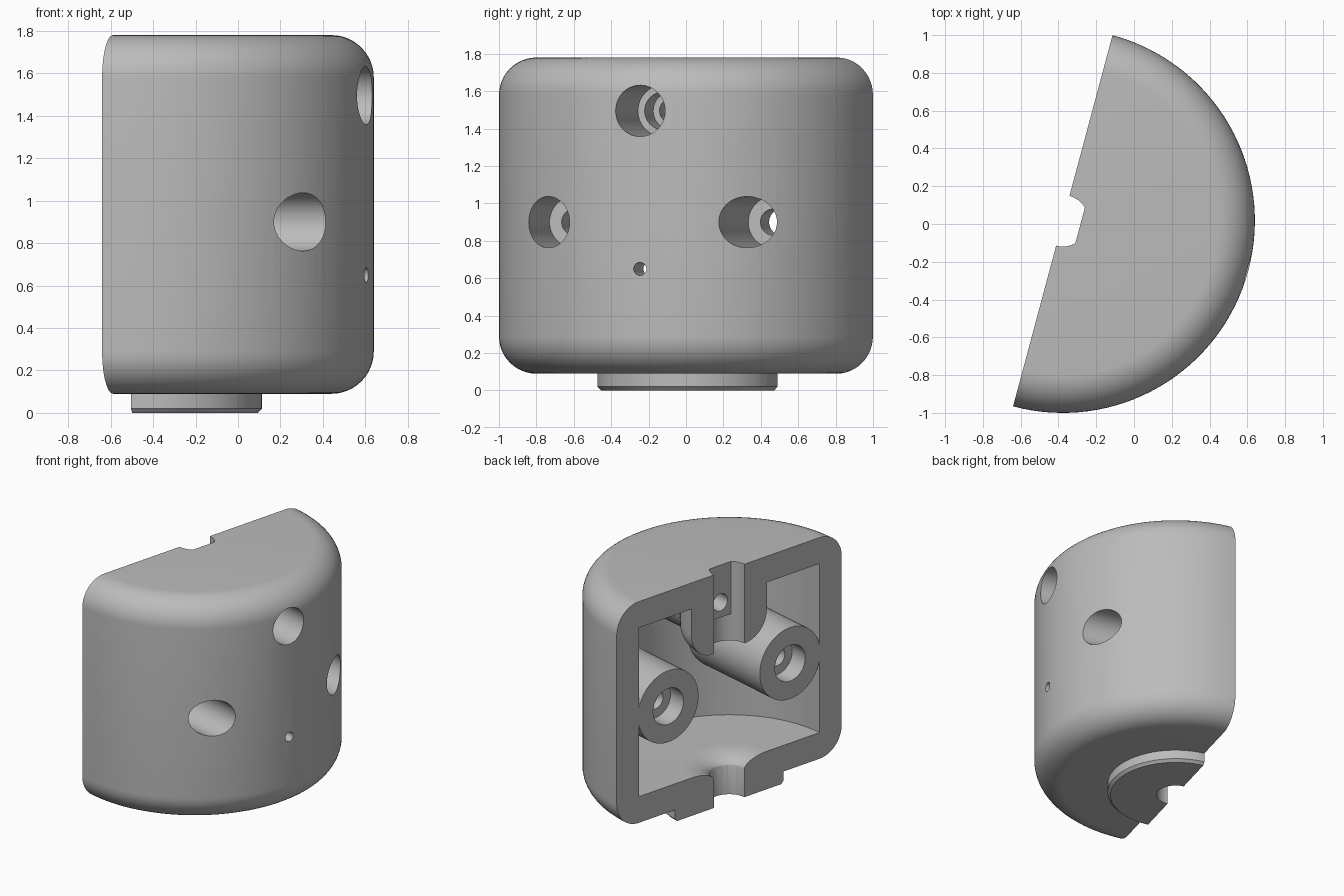
import bpy
import bmesh
from math import sin, cos, pi, radians
from mathutils import Matrix, Vector

if "Cube" in bpy.data.objects:
    bpy.data.objects.remove(bpy.data.objects["Cube"], do_unlink=True)

R, WALL, TOP, BASE = 1.017, 0.2, 1.78, 0.09   # housing radius, wall, heights
CAVITY = R - WALL
BORE, FLAT = 0.137, 0.095                     # axle bore and its flat
HUB = 0.34
SEGMENTS = 128


def make_object(name, bm):
    bmesh.ops.recalc_face_normals(bm, faces=bm.faces)
    mesh = bpy.data.meshes.new(name)
    bm.to_mesh(mesh)
    bm.free()
    obj = bpy.data.objects.new(name, mesh)
    bpy.context.collection.objects.link(obj)
    return obj


def arc(cx, cz, rx, rz, start, end, steps=12):
    angles = [radians(start + (end - start) * i / steps) for i in range(steps + 1)]
    return [(cx + rx * cos(a), cz + rz * sin(a)) for a in angles]


def lathe(name, profile):
    """Revolve a profile that starts and ends on the z axis."""
    bm = bmesh.new()
    verts = [bm.verts.new((r, 0, z)) for r, z in profile]
    edges = [bm.edges.new(pair) for pair in zip(verts, verts[1:])]
    bmesh.ops.spin(bm, geom=verts + edges, axis=(0, 0, 1), cent=(0, 0, 0),
                   angle=2 * pi, steps=SEGMENTS, use_merge=True)
    bmesh.ops.remove_doubles(bm, verts=bm.verts, dist=0.0001)
    return make_object(name, bm)


def rod(name, radius, start, end, side=0, height=0, upright=False, segments=64):
    """Cylinder along x (depth) or along z."""
    bm = bmesh.new()
    bmesh.ops.create_cone(bm, cap_ends=True, segments=segments, radius1=radius,
                          radius2=radius, depth=end - start)
    bmesh.ops.translate(bm, verts=bm.verts, vec=(0, 0, (start + end) / 2))
    if not upright:
        bmesh.ops.transform(bm, matrix=Matrix.Translation((0, side, height))
                            @ Matrix.Rotation(pi / 2, 4, 'Y'), verts=bm.verts)
    return make_object(name, bm)


def combine(target, tool, operation, keep=False):
    mod = target.modifiers.new("shape", 'BOOLEAN')
    mod.operation = operation
    mod.solver = 'EXACT'
    mod.object = tool
    bpy.context.view_layer.objects.active = target
    bpy.ops.object.modifier_apply(modifier=mod.name)
    if not keep:
        bpy.data.objects.remove(tool, do_unlink=True)


# Rounded outer body with the locating disc underneath
shoulder = R - WALL
outer = [(0, 0), (0.47, 0), (0.49, 0.02), (0.49, BASE)]
outer += arc(shoulder, BASE + WALL, WALL, WALL, -90, 0)
outer += arc(shoulder, TOP - WALL, WALL, WALL, 0, 90)
outer += [(0, TOP)]
housing = lathe("half_housing", outer)

# Hollow interior, leaving a rounded hub at the top and a flared floor hole
floor, ceiling, hub_end = BASE + WALL, TOP - WALL, 1.175
inner = [(0, 0.2)]
inner += arc(HUB, 0.2, 0.21, floor - 0.2, 180, 90)
inner += [(CAVITY, floor), (CAVITY, ceiling), (HUB, ceiling)]
inner += arc(HUB - 0.2, hub_end + 0.2, 0.2, 0.2, 0, -90)
inner += [(0, hub_end)]
combine(housing, lathe("cavity_cutter", inner), 'DIFFERENCE')

# Screw posts, trimmed to the inside of the wall
trim = rod("post_trim", CAVITY + 0.013, 0.2, 1.65, upright=True, segments=SEGMENTS)
posts = [(0.55, 0.9, -0.1), (-0.55, 0.9, -0.1), (0, 1.495, 0.2)]
for side, height, start in posts:
    post = rod("screw_post", 0.273, start, 0.95, side, height)
    combine(post, trim, 'INTERSECT', keep=True)
    combine(housing, post, 'UNION')
bpy.data.objects.remove(trim, do_unlink=True)

# Stepped screw holes: radius, start, end
for side in (0.55, -0.55):
    for radius, start, end in ((BORE, -0.1, 0.14), (0.07, 0.1, 0.4), (BORE, 0.32, 1.2)):
        combine(housing, rod("screw_cutter", radius, start, end, side, 0.9), 'DIFFERENCE')

# Axle bore: round below, flat-sided through the top
combine(housing, rod("bore_cutter", BORE, -0.1, 1.38, upright=True), 'DIFFERENCE')
flat_bore = rod("flat_bore_cutter", BORE - 0.0005, 1.3, 1.9, upright=True)
bm = bmesh.new()
bm.from_mesh(flat_bore.data)
cut = bmesh.ops.bisect_plane(bm, geom=bm.verts[:] + bm.edges[:] + bm.faces[:],
                             plane_co=(FLAT, 0, 0), plane_no=(1, 0, 0), clear_outer=True)
bmesh.ops.holes_fill(bm, edges=[e for e in bm.edges if e.is_boundary])
bm.to_mesh(flat_bore.data)
bm.free()
combine(housing, flat_bore, 'DIFFERENCE')

# Set screw hole into the bore, and the pin hole below it
for radius, start, end, height in ((0.065, 0.03, 0.45, 1.495), (0.1, 0.37, 0.6, 1.495),
                                   (BORE, 0.546, 1.2, 1.495), (0.035, 0.7, 1.2, 0.65)):
    combine(housing, rod("pin_cutter", radius, start, end, 0, height), 'DIFFERENCE')

# Cut away the other half
bm = bmesh.new()
bmesh.ops.create_cube(bm, size=4)
bmesh.ops.translate(bm, verts=bm.verts, vec=(-2, 0, 1))
combine(housing, make_object("half_cutter", bm), 'DIFFERENCE')

# Turn and centre
housing.data.transform(Matrix.Translation((-0.377, 0.017, 0))
                       @ Matrix.Rotation(radians(-15), 4, 'Z'))

# Material and shading
grey = bpy.data.materials.new("plain_grey")
grey.use_nodes = True
colour = (0.5, 0.5, 0.5, 1)
grey.diffuse_color = colour
grey.node_tree.nodes["Principled BSDF"].inputs["Base Color"].default_value = colour
housing.data.materials.clear()
housing.data.materials.append(grey)

bpy.ops.object.select_all(action='DESELECT')
housing.select_set(True)
bpy.context.view_layer.objects.active = housing
bpy.ops.object.shade_smooth_by_angle(angle=radians(30))
